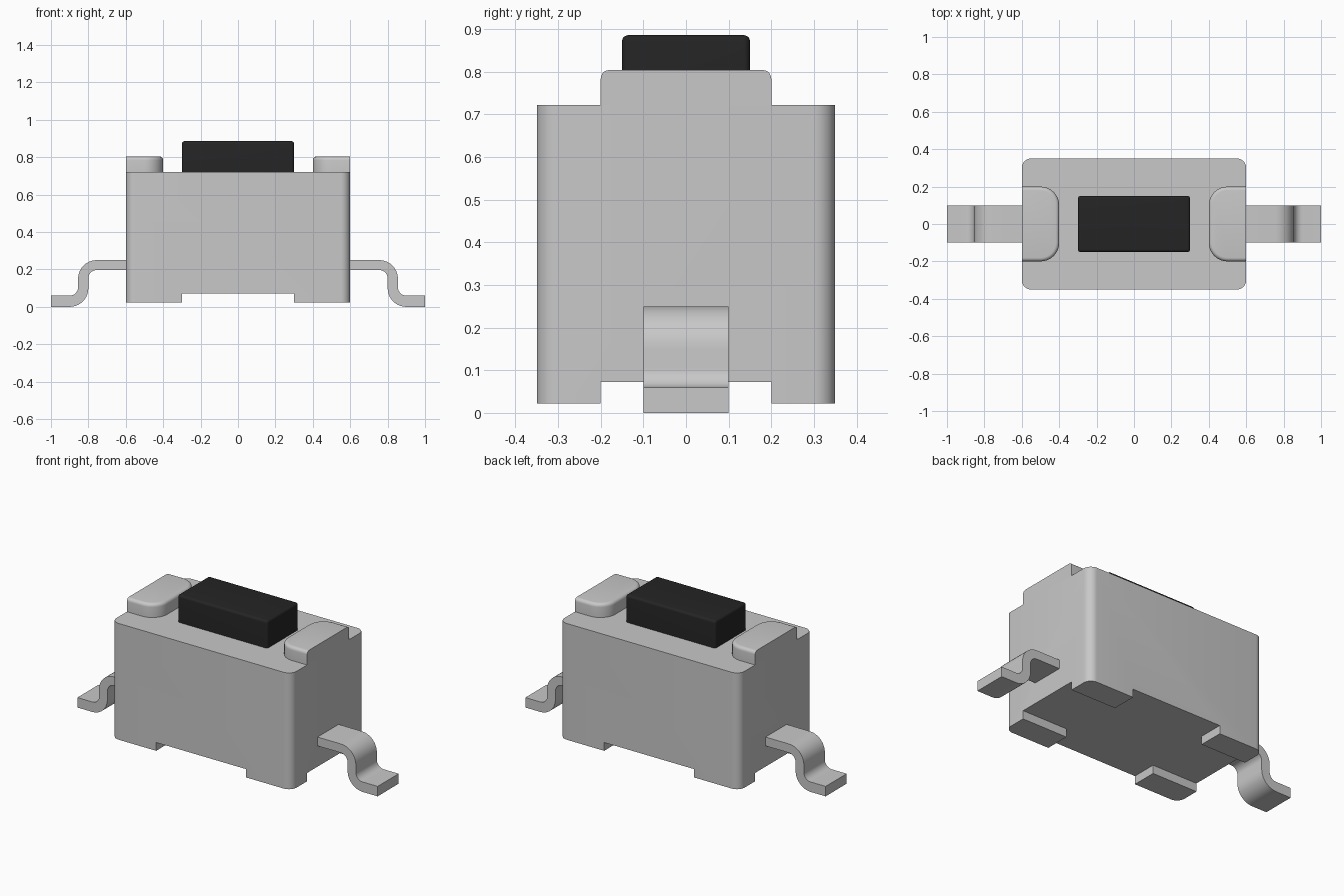
import bpy
import bmesh
import math
from mathutils import Vector

if "Cube" in bpy.data.objects:
    bpy.data.objects.remove(bpy.data.objects["Cube"], do_unlink=True)


def material(name, value):
    mat = bpy.data.materials.new(name)
    mat.use_nodes = True
    colour = (value, value, value, 1.0)
    mat.diffuse_color = colour
    mat.node_tree.nodes["Principled BSDF"].inputs["Base Color"].default_value = colour
    return mat


GREY = material("light grey", 0.58)
BLACK = material("button black", 0.018)


def rounded(points, steps=8):
    """Outline from (a, b, radius) corners, each filleted with its radius."""
    out = []
    for i, (a, b, r) in enumerate(points):
        p = Vector((a, b))
        if r == 0:
            out.append(p)
            continue
        u = (Vector(points[i - 1][:2]) - p).normalized()
        v = (Vector(points[(i + 1) % len(points)][:2]) - p).normalized()
        # All corners are square, so the arc centre lies at p + r(u + v)
        for k in range(steps + 1):
            t = k / steps * math.pi / 2
            out.append(p + u * r * (1 - math.sin(t)) + v * r * (1 - math.cos(t)))
    return out


def prism(name, outline, low, high, mat, axis="z", side=1, top_bevel=0, keep=None):
    """Extrude an outline along z (or y); optionally round the upper rim."""
    bm = bmesh.new()
    if axis == "z":
        base = [bm.verts.new((p.x, p.y, low)) for p in outline]
        step = (0, 0, high - low)
    else:
        base = [bm.verts.new((p.x, low, p.y)) for p in outline]
        step = (0, high - low, 0)
    face = bm.faces.new(base)
    geom = bmesh.ops.extrude_face_region(bm, geom=[face], use_keep_orig=True)["geom"]
    bmesh.ops.translate(bm, verts=[g for g in geom if isinstance(g, bmesh.types.BMVert)],
                        vec=step)
    bmesh.ops.recalc_face_normals(bm, faces=bm.faces)
    if top_bevel:
        rim = [e for e in bm.edges if all(v.co.z > high - 1e-5 for v in e.verts)
               and not (keep and all(keep(v.co) for v in e.verts))]
        bmesh.ops.bevel(bm, geom=rim, offset=top_bevel, segments=5, profile=0.5,
                        affect="EDGES", clamp_overlap=True)
    if side < 0:
        bmesh.ops.scale(bm, vec=(-1, 1, 1), verts=bm.verts)
    bmesh.ops.recalc_face_normals(bm, faces=bm.faces)
    mesh = bpy.data.meshes.new(name)
    bm.to_mesh(mesh)
    bm.free()
    obj = bpy.data.objects.new(name, mesh)
    bpy.context.collection.objects.link(obj)
    mesh.materials.append(mat)
    return obj


def activate(obj):
    bpy.ops.object.select_all(action="DESELECT")
    obj.select_set(True)
    bpy.context.view_layer.objects.active = obj


def rectangle(x, y, r=0):
    return rounded([(-x, -y, r), (x, -y, r), (x, y, r), (-x, y, r)])


# Housing, with two crossing channels cut underneath to leave four corner feet
body = prism("housing", rectangle(0.6, 0.35, 0.05), 0.022, 0.722, GREY)
for x, y in ((0.3, 0.5), (0.8, 0.2)):
    cutter = prism("channel_cutter", rectangle(x, y), -0.1, 0.072, GREY)
    cutter.hide_render = True
    activate(body)
    mod = body.modifiers.new("channel", "BOOLEAN")
    mod.operation = "DIFFERENCE"
    mod.solver = "EXACT"
    mod.object = cutter
    bpy.ops.object.modifier_apply(modifier=mod.name)
    bpy.data.objects.remove(cutter, do_unlink=True)

# Push button
button = prism("push_button", rectangle(0.3, 0.15, 0.015), 0.71, 0.886, BLACK,
               top_bevel=0.0149)

parts = [body, button]
for side, label in ((1, "left"), (-1, "right")):
    # Raised end stop, flush with the end of the housing
    stop = rounded([(0.6, -0.2, 0), (0.6, 0.2, 0), (0.4, 0.2, 0.1), (0.4, -0.2, 0.1)])
    parts.append(prism(label + "_end_stop", stop, 0.722, 0.804, GREY, side=side,
                       top_bevel=0.02, keep=lambda c: c.x > 0.599))
    # Bent metal terminal
    pin = rounded([(0.58, 0.25, 0), (0.855, 0.25, 0.1), (0.855, 0.06, 0.045),
                   (1.0, 0.06, 0), (1.0, 0.0, 0), (0.8, 0.0, 0.1),
                   (0.8, 0.197, 0.045), (0.58, 0.197, 0)], 10)
    parts.append(prism(label + "_terminal", pin, -0.1, 0.1, GREY, axis="y", side=side))

for obj in parts:
    activate(obj)
    bpy.ops.object.shade_smooth_by_angle(angle=math.radians(30))
